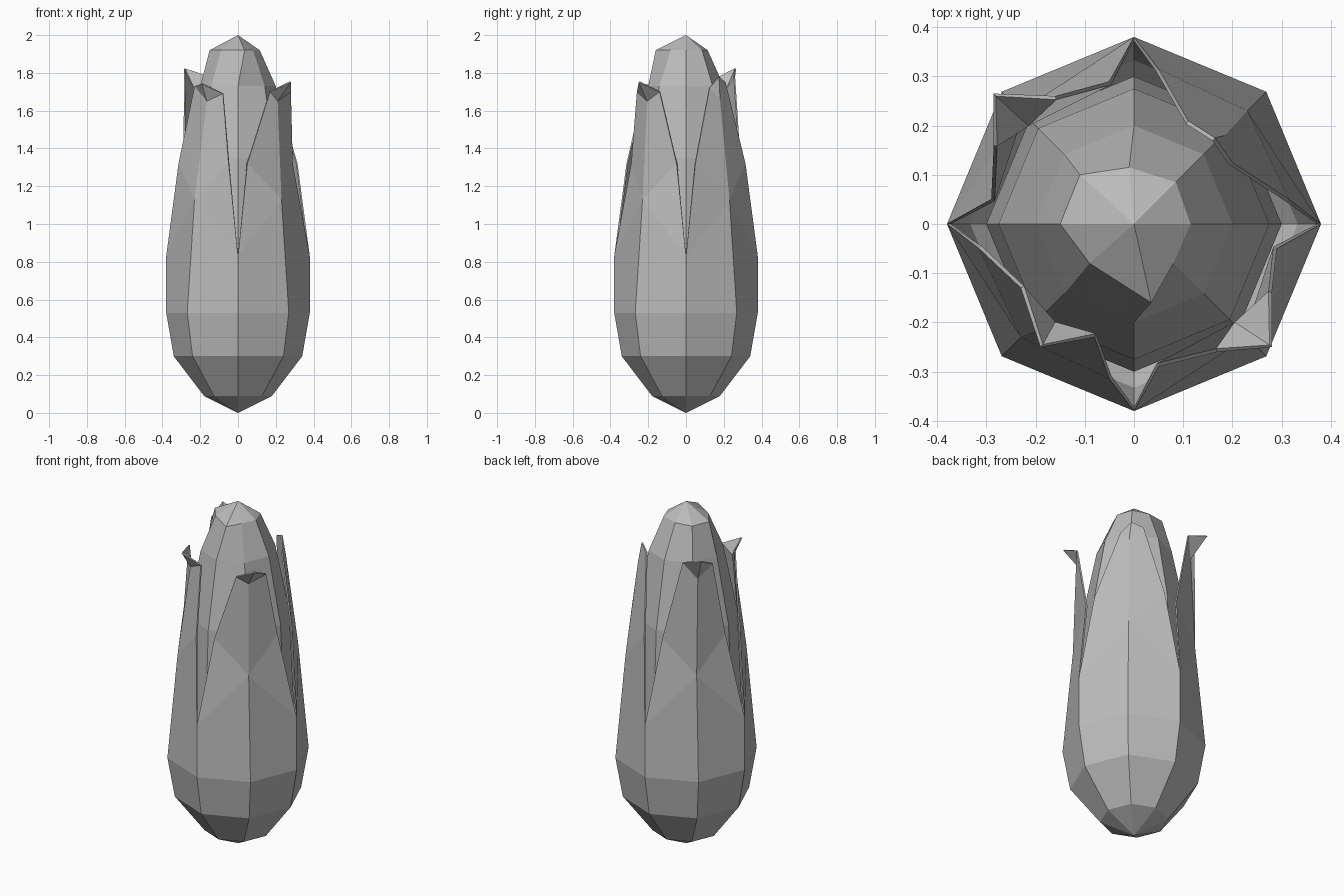
import bpy, bmesh
from math import cos, sin, pi
from mathutils import Vector

cube = bpy.data.objects.get("Cube")
if cube:
    bpy.data.objects.remove(cube)

# One flat grey for the whole plant
grey = bpy.data.materials.new("Neutral grey")
grey.use_nodes = True
color = (0.5, 0.5, 0.5, 1)
grey.diffuse_color = color
grey.node_tree.nodes["Principled BSDF"].inputs["Base Color"].default_value = color


def finish(name, bm):
    mesh = bpy.data.meshes.new(name)
    bm.to_mesh(mesh)
    bm.free()
    mesh.materials.append(grey)
    obj = bpy.data.objects.new(name, mesh)
    bpy.context.collection.objects.link(obj)
    return obj


def ring(bm, z, r):
    return [bm.verts.new((r * cos(i * pi / 4), r * sin(i * pi / 4), z)) for i in range(8)]


def bridge(bm, low, high):
    for i in range(8):
        j = (i + 1) % 8
        bm.faces.new((low[i], low[j], high[j], high[i]))


def fan(bm, loop, tip):
    v = bm.verts.new(tip)
    for i in range(8):
        bm.faces.new((loop[i], loop[(i + 1) % 8], v))


# Cob: eight-sided tapering core with an uneven blunt crown
bm = bmesh.new()
crown = [(0.115, 0), (0.085, 0.085), (-0.01, 0.115), (-0.11, 0.1),
         (-0.15, 0), (-0.09, -0.08), (0.035, -0.16), (0.08, -0.08)]
rings = [ring(bm, 0.25, 0.22), ring(bm, 0.8, 0.3), ring(bm, 1.35, 0.275),
         ring(bm, 1.73, 0.2), [bm.verts.new((x, y, 1.92)) for x, y in crown]]
for low, high in zip(rings, rings[1:]):
    bridge(bm, low, high)
fan(bm, rings[0][::-1], (0, 0, 0.1))
fan(bm, rings[-1], (0, 0, 2))
finish("cob", bm)

# Husk: closed cup below, four leaves splitting apart above
bm = bmesh.new()
cup = [ring(bm, 0.09, 0.18), ring(bm, 0.3, 0.34), ring(bm, 0.53, 0.38)]
for low, high in zip(cup, cup[1:]):
    bridge(bm, low, high)
fan(bm, cup[0][::-1], (0, 0, 0))
seam = [bm.verts.new((0.38 * cos(k * pi / 2), 0.38 * sin(k * pi / 2), 0.83))
        for k in range(4)]

# Leaves, anticlockwise: waist radius, then first edge, crease, second edge, lip
leaves = [
    (0.315, (0.2, 0.125, 1.72), (0.185, 0.18, 1.66), (0.11, 0.21, 1.75), (0.165, 0.175, 1.78)),
    (0.29, (-0.16, 0.26, 1.78), (-0.22, 0.205, 1.68), (-0.285, 0.16, 1.77), (-0.285, 0.265, 1.82)),
    (0.315, (-0.23, -0.13, 1.73), (-0.165, -0.205, 1.65), (-0.08, -0.23, 1.69), (-0.19, -0.25, 1.74)),
    (0.29, (0.17, -0.26, 1.7), (0.21, -0.205, 1.65), (0.28, -0.14, 1.7), (0.28, -0.25, 1.75)),
]
for k, (waist, *tip) in enumerate(leaves):
    a, b = seam[k], seam[(k + 1) % 4]
    base = [cup[2][(2 * k + i) % 8] for i in range(3)]
    ux = Vector((cos(k * pi / 2), sin(k * pi / 2), 0))
    uy = Vector((-ux.y, ux.x, 0))
    up = Vector((0, 0, 1))
    crease = bm.verts.new((ux + uy) * 0.23 + up * 1.13)
    edge_a = bm.verts.new(ux * waist + uy * 0.05 + up * 1.32)
    edge_b = bm.verts.new(uy * waist + ux * 0.05 + up * 1.32)
    ta, tc, tb, lip = [bm.verts.new(p) for p in tip]
    for face in ((base[0], base[1], crease, a), (base[1], base[2], b, crease),
                 (a, crease, edge_a), (crease, b, edge_b),
                 (edge_a, crease, tc, ta), (crease, edge_b, tb, tc),
                 (ta, tc, lip), (tc, tb, lip)):
        bm.faces.new(face)
husk = finish("husk", bm)
thickness = husk.modifiers.new("Thickness", "SOLIDIFY")
thickness.thickness = 0.008
thickness.offset = -1
